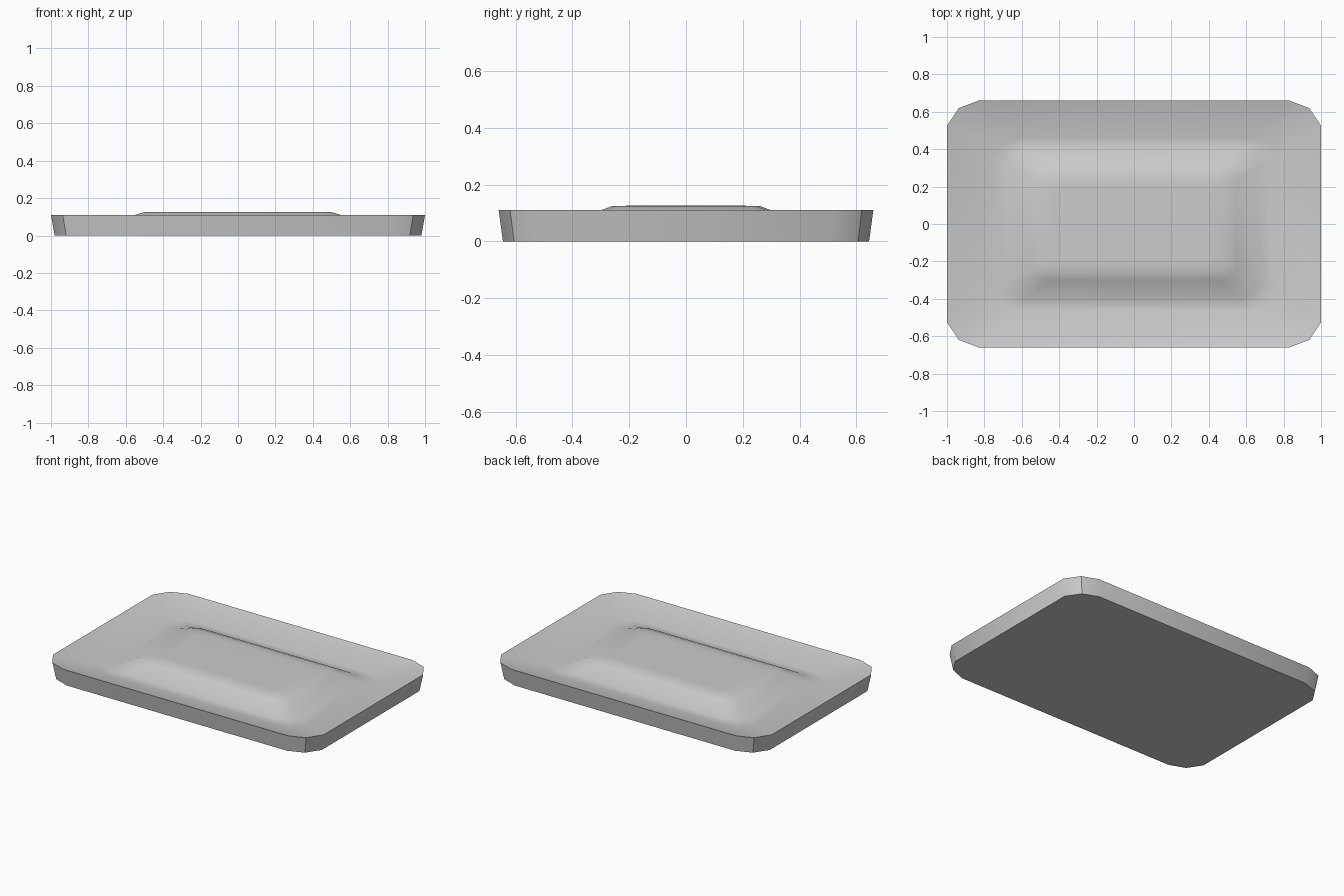
import bpy, bmesh

if "Cube" in bpy.data.objects:
    bpy.data.objects.remove(bpy.data.objects["Cube"])


def corner_ring(bm, hx, hy, z, cx, cy):
    """Rectangle with two-step softened corners (12 points)."""
    quarter = [(hx, hy - cy), (hx - cx * 0.37, hy - cy * 0.30), (hx - cx, hy)]
    pts = quarter[:]
    pts += [(-x, y) for x, y in reversed(quarter)]
    pts += [(-x, -y) for x, y in quarter]
    pts += [(x, -y) for x, y in reversed(quarter)]
    return [bm.verts.new((x, y, z)) for x, y in pts]


# Rings from the base, up the flared wall, over the rim,
# down into the moat and up onto the raised centre:
# half width, half depth, height, corner cut in x and y
profile = [
    (0.98, 0.645, 0.0, 0.165, 0.13),
    (1.0, 0.66, 0.11, 0.17, 0.135),
    (0.76, 0.46, 0.047, 0.13, 0.10),
    (0.68, 0.40, 0.052, 0.11, 0.085),
    (0.55, 0.30, 0.11, 0.09, 0.06),
    (0.50, 0.26, 0.125, 0.08, 0.05),
    (0.42, 0.20, 0.126, 0.07, 0.04),
]

bm = bmesh.new()
rings = [corner_ring(bm, *p) for p in profile]
for low, high in zip(rings, rings[1:]):
    n = len(low)
    for i in range(n):
        j = (i + 1) % n
        bm.faces.new((low[i], low[j], high[j], high[i]))

# Flat underside and flat raised centre
bm.faces.new(list(reversed(rings[0])))
bm.faces.new(rings[-1])
bmesh.ops.recalc_face_normals(bm, faces=bm.faces)

mesh = bpy.data.meshes.new("dished_tray")
bm.to_mesh(mesh)
bm.free()
tray = bpy.data.objects.new("dished_tray", mesh)
bpy.context.collection.objects.link(tray)

# Smooth basin, crisp rim and base edges
bpy.context.view_layer.objects.active = tray
tray.select_set(True)
bpy.ops.object.shade_smooth_by_angle(angle=0.6)
